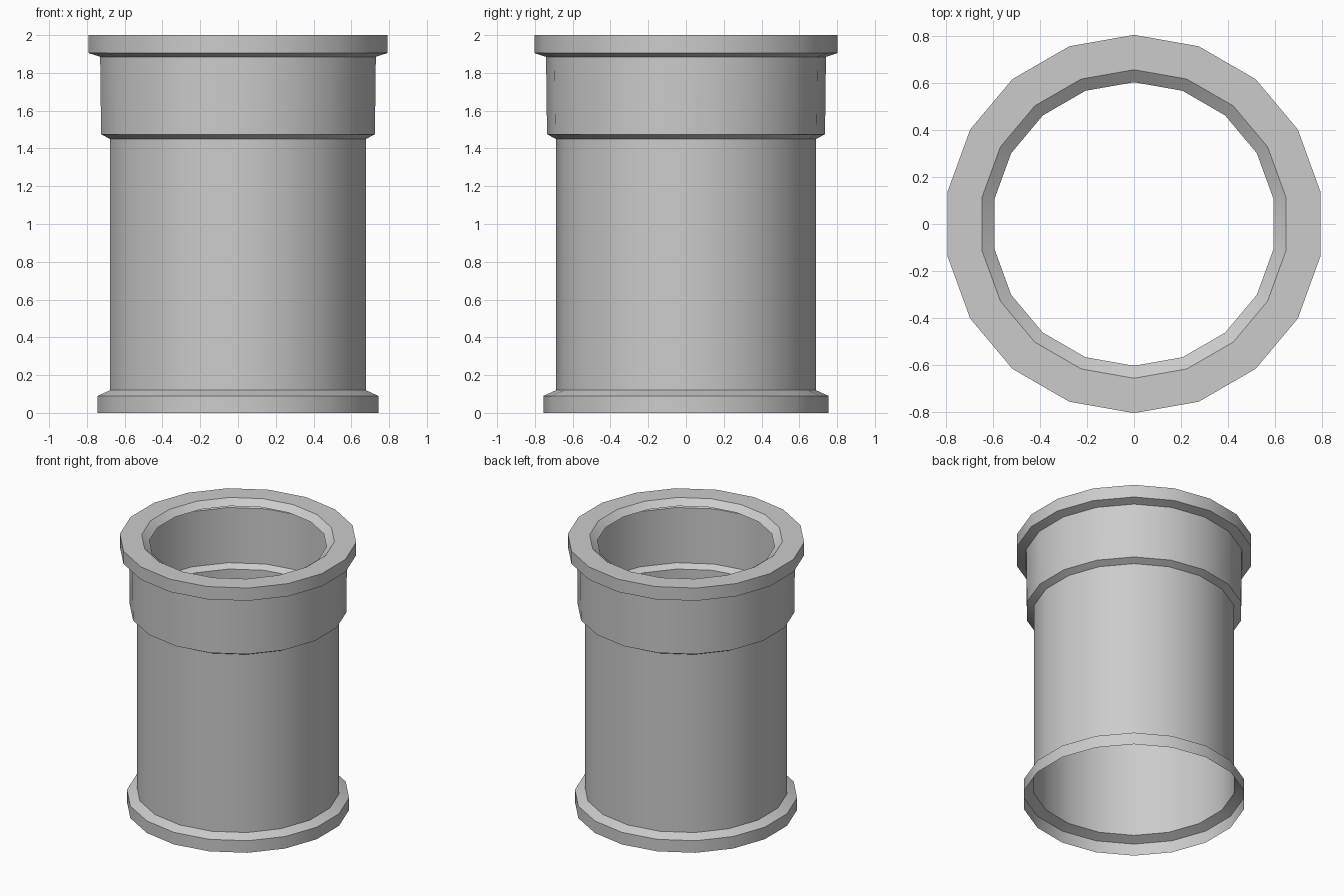
import bpy, bmesh
from math import sin, cos, radians

if "Cube" in bpy.data.objects:
    bpy.data.objects.remove(bpy.data.objects["Cube"])

SIDES = 18

# Open, single-walled shell: (radius, height) from the foot up to the inner lip
PROFILE = [
    (0.755, 0.0), (0.755, 0.09),      # foot flange
    (0.688, 0.12), (0.688, 1.45),     # body tube
    (0.736, 1.475), (0.741, 1.885),   # socket collar
    (0.803, 1.905), (0.803, 2.0),     # rim flange
    (0.655, 2.0), (0.602, 1.96),      # flat top and inward bevel
]


def lathe(name, profile, sides):
    bm = bmesh.new()
    rings = []
    for r, z in profile:
        ring = []
        for i in range(sides):
            a = radians(90) + radians(360) * i / sides
            ring.append(bm.verts.new((r * cos(a), r * sin(a), z)))
        rings.append(ring)
    for low, high in zip(rings, rings[1:]):
        for i in range(sides):
            j = (i + 1) % sides
            bm.faces.new((low[i], low[j], high[j], high[i]))
    mesh = bpy.data.meshes.new(name)
    bm.to_mesh(mesh)
    bm.free()
    obj = bpy.data.objects.new(name, mesh)
    bpy.context.collection.objects.link(obj)
    return obj


# Pipe section, smooth around its sides with sharp profile edges
pipe = lathe("pipe_section", PROFILE, SIDES)
bpy.context.view_layer.objects.active = pipe
pipe.select_set(True)
bpy.ops.object.shade_smooth_by_angle(angle=radians(22))
